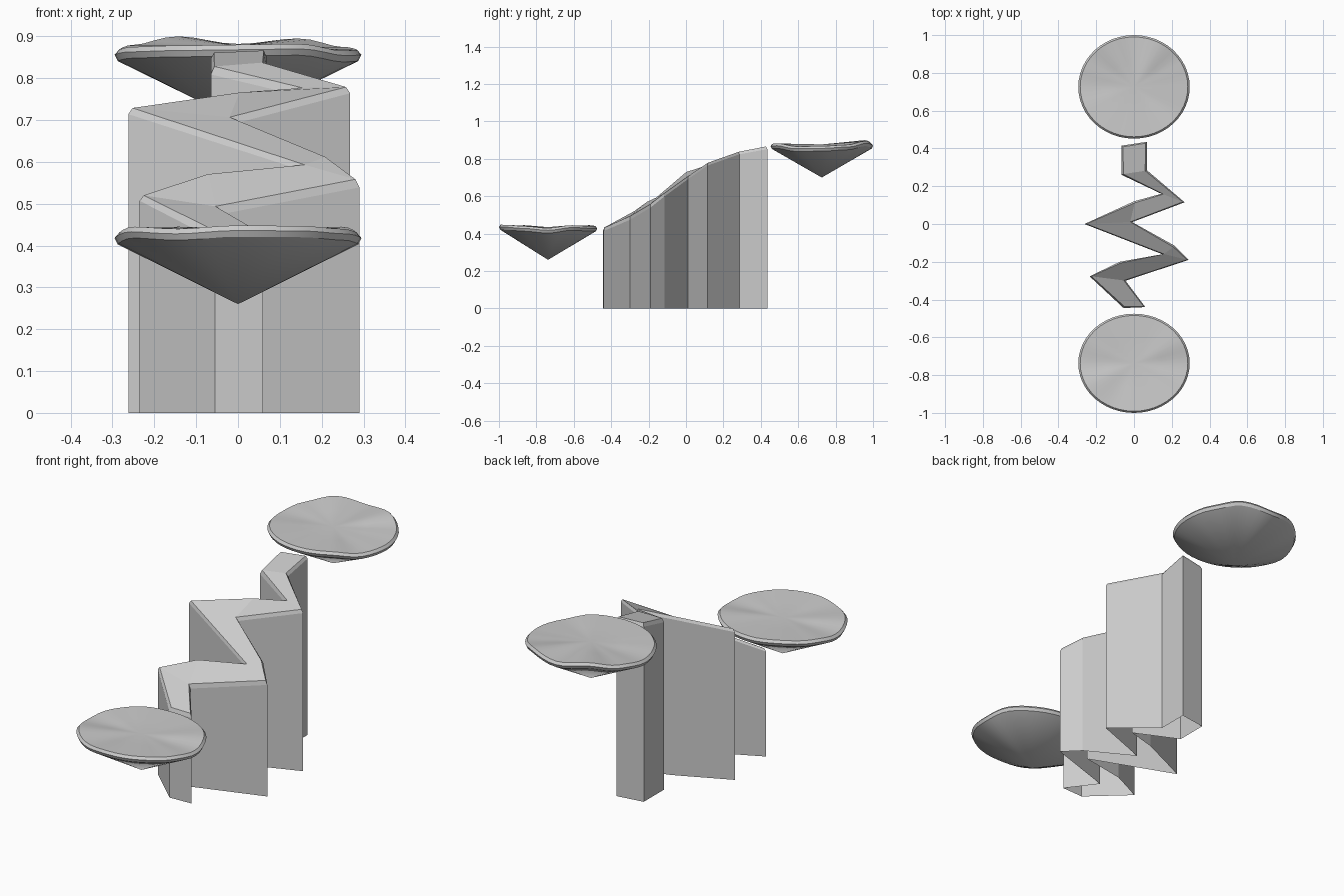
import bpy, bmesh, math

if "Cube" in bpy.data.objects:
    bpy.data.objects.remove(bpy.data.objects["Cube"])


def make_object(name, bm, smooth=False):
    bmesh.ops.recalc_face_normals(bm, faces=bm.faces)
    mesh = bpy.data.meshes.new(name)
    bm.to_mesh(mesh)
    bm.free()
    ob = bpy.data.objects.new(name, mesh)
    bpy.context.collection.objects.link(ob)
    if smooth:
        bpy.ops.object.select_all(action='DESELECT')
        ob.select_set(True)
        bpy.context.view_layer.objects.active = ob
        bpy.ops.object.shade_smooth_by_angle(angle=math.radians(25))
    return ob


def wave(heights, t):
    """Smoothly blend a ring of rim heights, t in 0..1 around the circle."""
    f = t * len(heights)
    i = int(f)
    k = (1 - math.cos(math.pi * (f - i))) / 2
    a, b = heights[i % len(heights)], heights[(i + 1) % len(heights)]
    return a + (b - a) * k


def platform(name, cy, ry, z_mid, z_tip, heights, rx=0.295, n=48):
    # rings: radius factor, share of the wave, drop below the top
    rings = [(0.5, 0.5, 0), (0.965, 1, 0), (1, 1, 0.012), (0.975, 1, 0.027)]
    bm = bmesh.new()
    loops = []
    for r, share, drop in rings:
        loop = []
        for i in range(n):
            a = 2 * math.pi * i / n
            z = z_mid + (wave(heights, i / n) - z_mid) * share - drop
            loop.append(bm.verts.new((rx * r * math.cos(a), cy + ry * r * math.sin(a), z)))
        loops.append(loop)
    top = bm.verts.new((0, cy, z_mid))
    tip = bm.verts.new((0, cy, z_tip))
    for i in range(n):
        j = (i + 1) % n
        bm.faces.new((top, loops[0][i], loops[0][j]))
        bm.faces.new((tip, loops[-1][j], loops[-1][i]))
        for a, b in zip(loops, loops[1:]):
            bm.faces.new((a[i], b[i], b[j], a[j]))
    make_object(name, bm, True)


# Two floating wavy discs with conical undersides
platform("lower_platform", -0.7375, 0.2625, 0.435, 0.26,
         [.43, .445, .44, .44, .445, .44, .43, .445, .44, .448, .447, .44])
platform("upper_platform", 0.726, 0.274, 0.877, 0.70,
         [.868, .875, .895, .882, .90, .88, .868, .875, .878, .88, .882, .866])

# Zigzag ramp: left and right edges of the walkway, front to back
left = [(-.055, -.445, .43), (-.235, -.277, .523), (-.075, -.2, .577), (.15, -.16, .597),
        (-.262, 0, .73), (0, .12, .77), (.145, .16, .775), (-.065, .26, .825), (-.065, .415, .862)]
right = [(.06, -.44, .43), (-.045, -.3, .49), (.29, -.19, .555), (.215, -.115, .615),
         (-.01, .01, .707), (.268, .115, .78), (.068, .285, .84), (.068, .435, .868)]
strips = ["L0 R0 R1 L1", "L1 R1 L2", "L2 R1 R2 L3", "L3 R2 R3", "L3 R3 R4 L4",
          "L4 R4 L5", "L5 R4 R5 L6", "L6 R5 R6 L7", "L7 R6 R7 L8"]
BEVEL = 0.016

bm = bmesh.new()
corner = {}
for side, pts in (("L", left), ("R", right)):
    for i, (x, y, z) in enumerate(pts):
        corner[f"{side}{i}"] = bm.verts.new((x, y, z))
for s in strips:
    bm.faces.new([corner[k] for k in s.split()])
bmesh.ops.recalc_face_normals(bm, faces=bm.faces)

# Chamfered rim around the walkway
border = [e for e in bm.edges if e.is_boundary]
bmesh.ops.inset_region(bm, faces=bm.faces[:], thickness=0.01, use_boundary=True,
                       use_even_offset=False)
for v in corner.values():
    v.co.z -= BEVEL

# Walls down to the ground, open underneath
border = [e for e in bm.edges if e.is_boundary]
walls = bmesh.ops.extrude_edge_only(bm, edges=border)
for v in walls["geom"]:
    if isinstance(v, bmesh.types.BMVert):
        v.co.z = 0
make_object("zigzag_ramp", bm)
